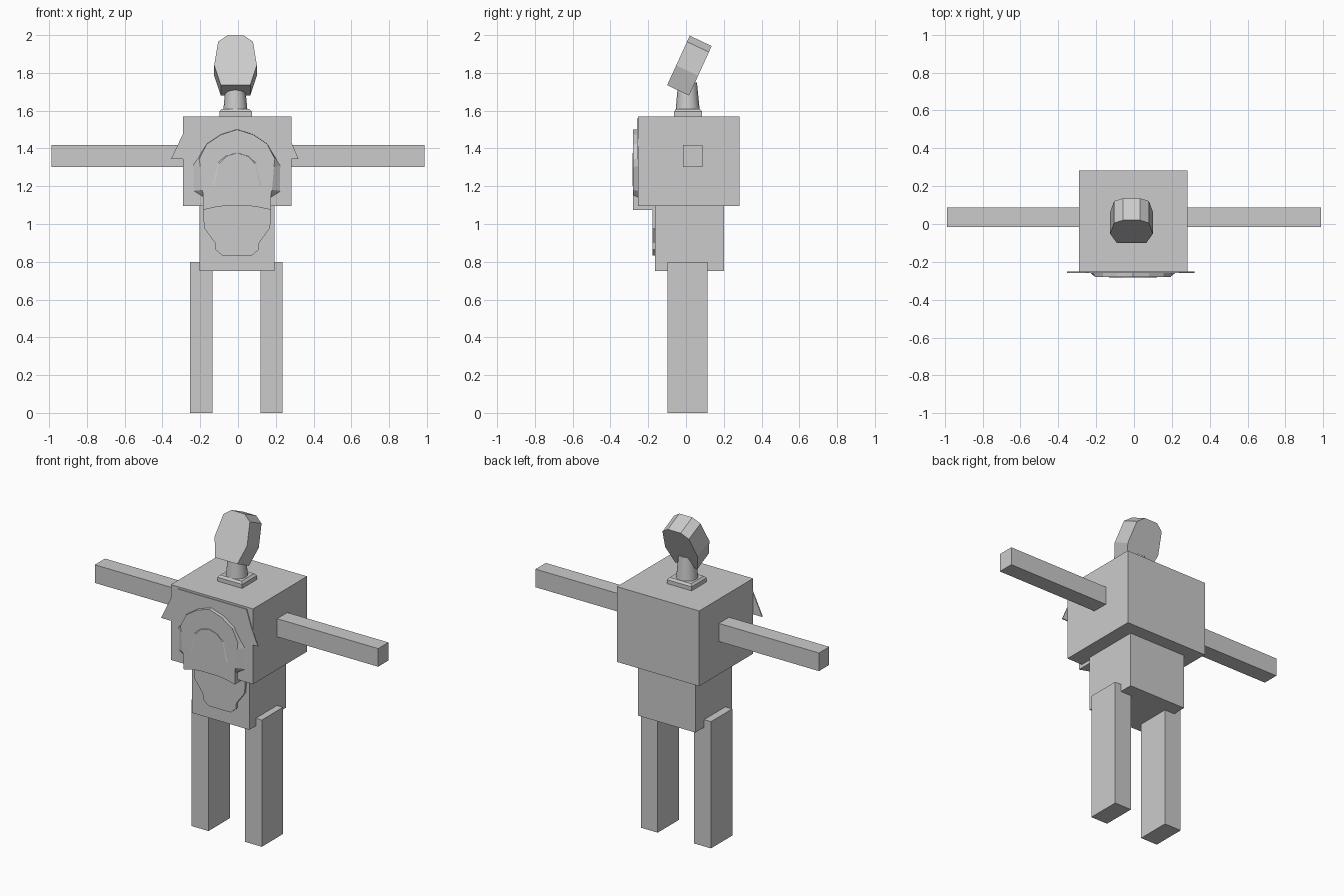
import bpy, bmesh, math
from mathutils import Vector

if "Cube" in bpy.data.objects:
    bpy.data.objects.remove(bpy.data.objects["Cube"])


def finish(name, bm):
    bmesh.ops.recalc_face_normals(bm, faces=bm.faces)
    me = bpy.data.meshes.new(name)
    bm.to_mesh(me)
    bm.free()
    ob = bpy.data.objects.new(name, me)
    bpy.context.collection.objects.link(ob)
    return ob


def loft(name, rings):
    """Skin a closed solid through rings with equal point counts."""
    bm = bmesh.new()
    vs = [[bm.verts.new(p) for p in r] for r in rings]
    n = len(vs[0])
    for a, b in zip(vs, vs[1:]):
        for i in range(n):
            j = (i + 1) % n
            bm.faces.new((a[i], a[j], b[j], b[i]))
    bm.faces.new(vs[0])
    bm.faces.new(vs[-1])
    return finish(name, bm)


def box(name, x0, x1, y0, y1, z0, z1):
    base = [(x0, y0), (x1, y0), (x1, y1), (x0, y1)]
    return loft(name, [[(x, y, z) for x, y in base] for z in (z0, z1)])


def plate(name, back, y_back, front, y_front):
    """Front-facing plate between two xz outlines."""
    return loft(name, [[(x, y_back, z) for x, z in back],
                       [(x, y_front, z) for x, z in front]])


def mirrored(half, cx):
    """Right half outline (top to bottom) to a full outline around cx."""
    return [(cx + x, z) for x, z in half] + [(cx - x, z) for x, z in reversed(half) if x > 0]


# Blocky body
box("torso", -0.29, 0.283, -0.254, 0.283, 1.096, 1.57)
box("pelvis", -0.205, 0.193, -0.163, 0.2, 0.75, 1.096)
for side, x in (("left", -0.253), ("right", 0.118)):
    box(side + "_leg", x, x + 0.117, -0.099, 0.113, 0, 0.798)
for side, x0, x1 in (("left", -0.987, -0.29), ("right", 0.283, 0.987)):
    box(side + "_arm", x0, x1, -0.015, 0.087, 1.303, 1.417)

# Neck collar with sloped rim, and tapered neck
rings = []
for s, z in ((1, 1.57), (1, 1.595), (0.86, 1.608)):
    rings.append([(-0.013 + 0.086 * s * a, 0.011 + 0.074 * s * b, z)
                  for a, b in ((-1, -1), (1, -1), (1, 1), (-1, 1))])
loft("neck_collar", rings)
neck = []
for r, y, z in ((0.064, 0.009, 1.6), (0.05, 0.008, 1.75)):
    neck.append([(-0.014 + r * math.cos(k * math.tau / 16),
                  y + r * math.sin(k * math.tau / 16), z) for k in range(16)])
ob = loft("neck", neck)
bpy.context.view_layer.objects.active = ob
ob.select_set(True)
bpy.ops.object.shade_smooth_by_angle(angle=math.radians(35))
ob.select_set(False)

# Tilted head, one outline pushed back along the tilt
outline = mirrored([(0.045, 1.997), (0.092, 1.965), (0.113, 1.84), (0.078, 1.735)], -0.013)
front = [Vector((x, -0.1 + 0.458 * (z - 1.735), z)) for x, z in outline]
loft("head", [front, [p + Vector((0.116, 0, 0)).yxz + Vector((0, 0, -0.055)) for p in front]])

# Thin shoulder plate with wing tips
wing = [(-0.24, 1.558), (0.24, 1.558), (0.275, 1.45), (0.32, 1.345),
        (-0.354, 1.345), (-0.29, 1.48)]
plate("shoulder_plate", wing, -0.252, wing, -0.259)

# Raised chest plate with sloped flanks and arched top
CX = -0.005
base = mirrored([(0, 1.502), (0.085, 1.475), (0.16, 1.425), (0.21, 1.345),
                 (0.235, 1.31), (0.235, 1.175), (0.18, 1.14), (0.18, 1.096)], CX)
face = mirrored([(0, 1.5), (0.085, 1.473), (0.16, 1.423), (0.2, 1.345),
                 (0.195, 1.3), (0.185, 1.18), (0.175, 1.15), (0.175, 1.096)], CX)
plate("chest_plate", base, -0.25, face, -0.28)
inner = mirrored([(0, 1.378), (0.06, 1.36), (0.105, 1.325), (0.14, 1.2)], CX)
rim = mirrored([(0, 1.376), (0.058, 1.358), (0.095, 1.32), (0.12, 1.2)], CX)
plate("chest_panel", inner, -0.278, rim, -0.283)

# Arched waist tab under the chest
tab = mirrored([(0.18, 1.17), (0.18, 1.075), (0.1, 1.092), (0.04, 1.098)], CX)
plate("waist_tab", tab, -0.165, tab, -0.28)

# Hip flap hanging in front of the pelvis
flap = mirrored([(0.18, 1.096), (0.175, 0.98), (0.117, 0.9), (0.115, 0.865), (0.077, 0.832)], CX)
plate("hip_flap", flap, -0.16, [(x, z) for x, z in flap], -0.177)
